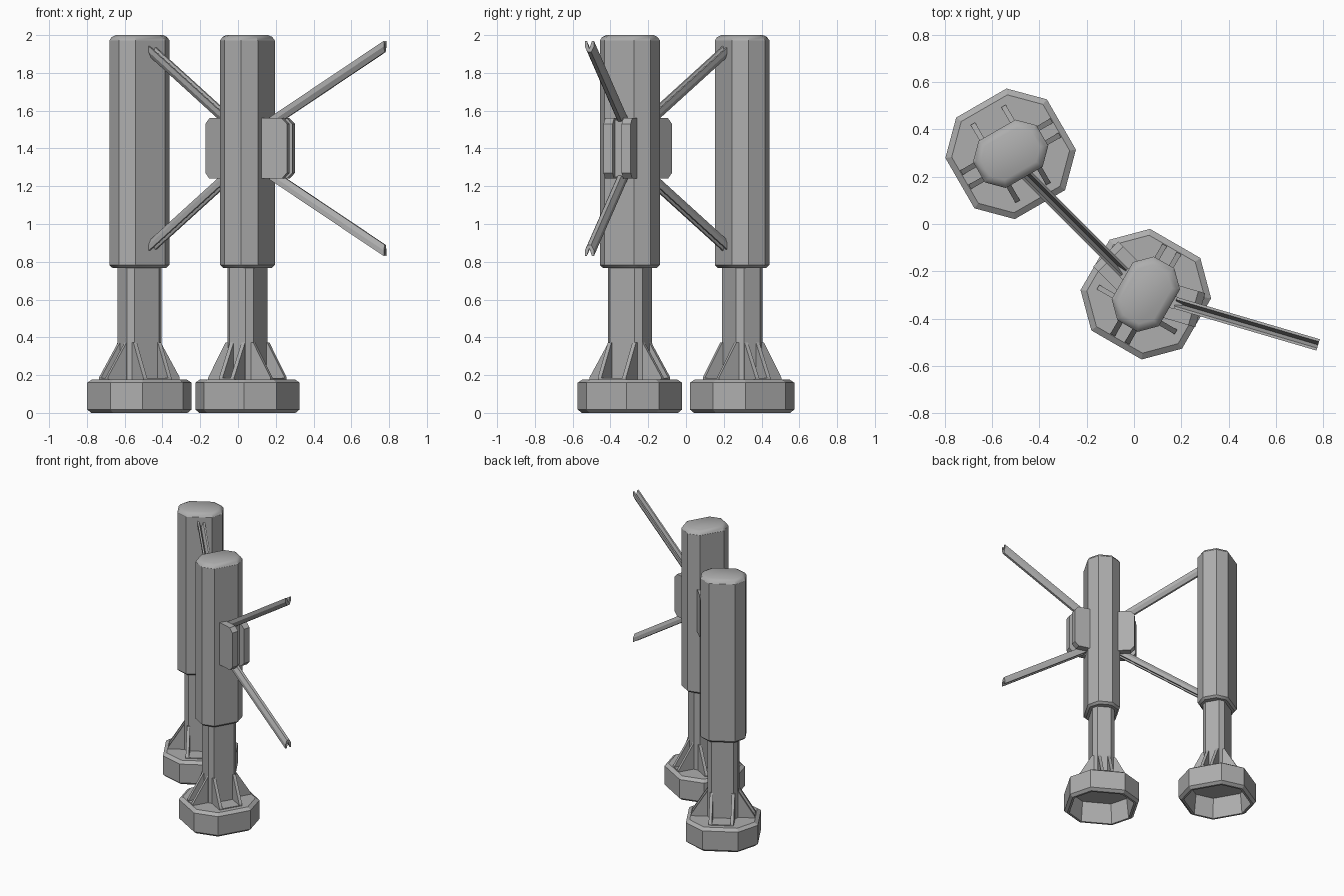
import bpy, bmesh, math
from mathutils import Vector, Matrix

if "Cube" in bpy.data.objects:
    bpy.data.objects.remove(bpy.data.objects["Cube"])

grey = bpy.data.materials.new("metal grey")
grey.diffuse_color = (0.42, 0.42, 0.42, 1)
grey.use_nodes = True
grey.node_tree.nodes["Principled BSDF"].inputs["Base Color"].default_value = grey.diffuse_color


def loft(name, rings, place, smooth=False):
    """Skin a stack of equal point rings, cap both ends, move into place."""
    bm = bmesh.new()
    loops = [[bm.verts.new(p) for p in ring] for ring in rings]
    n = len(loops[0])
    for a, b in zip(loops, loops[1:]):
        for i in range(n):
            j = (i + 1) % n
            bm.faces.new((a[i], a[j], b[j], b[i]))
    bm.faces.new(loops[0][::-1])
    bm.faces.new(loops[-1])
    bmesh.ops.recalc_face_normals(bm, faces=bm.faces)
    mesh = bpy.data.meshes.new(name)
    bm.to_mesh(mesh)
    bm.free()
    mesh.materials.append(grey)
    ob = bpy.data.objects.new(name, mesh)
    bpy.context.collection.objects.link(ob)
    ob.matrix_world = place
    if smooth:
        bpy.ops.object.select_all(action='DESELECT')
        ob.select_set(True)
        bpy.context.view_layer.objects.active = ob
        bpy.ops.object.shade_smooth_by_angle(angle=math.radians(32))
    return ob


def oct_ring(a, b, p, q, z, d=0.0):
    """Rectangle a x b with cut corners, inset by d."""
    k = 0.41 * d
    a, b, p, q = a - d, b - d, p - k, q - k
    return [(x, y, z) for x, y in ((a, -q), (a, q), (p, b), (-p, b),
                                   (-a, q), (-a, -q), (-p, -b), (p, -b))]


def at(x, y, degrees):
    return Matrix.Translation((x, y, 0)) @ Matrix.Rotation(math.radians(degrees), 4, 'Z')


def slab(name, outline, y0, y1, place):
    """Outline in the xz plane, thickened from y0 to y1."""
    return loft(name, [[(x, y, z) for x, z in outline] for y in (y0, y1)], place)


def pylon(x, y, turn):
    place = at(x, y, turn)
    # foot with bevelled rims and a hollow underside
    foot = (0.248, 0.248, 0.123, 0.123)
    loft("foot", [oct_ring(*foot, z, d) for z, d in (
        (0.155, 0.05), (0.0, 0.035), (0.0, 0.02), (0.018, 0), (0.16, 0), (0.178, 0.025))], place)
    # inner column
    loft("column", [oct_ring(0.105, 0.08, 0.075, 0.05, z) for z in (0.16, 0.80)], place)
    # outer sleeve with rounded top
    body = (0.155, 0.115, 0.09, 0.05)
    loft("sleeve", [oct_ring(*body, z, d) for z, d in (
        (0.768, 0.015), (0.783, 0), (1.972, 0), (1.99, 0.012), (2.0, 0.032))], place, True)
    # paired gussets and base plates on all four sides
    for k, (inner, outer, gap) in enumerate(((0.09, 0.22, 0.035), (0.07, 0.19, 0.075)) * 2):
        side = place @ Matrix.Rotation(k * math.pi / 2, 4, 'Z')
        rib = ((inner, 0.17), (outer, 0.17), (outer, 0.188), (inner + 0.015, 0.372), (inner, 0.372))
        for s in (-1, 1):
            slab("gusset", rib, s * gap - 0.011, s * gap + 0.011, side)
        plate = ((inner, 0.175), (outer, 0.175), (outer, 0.184), (inner, 0.184))
        slab("gusset_base", plate, -gap, gap, side)


def bracket(x, y, turn):
    place = at(x, y, turn)
    z0, z1, r0, r1, c = 1.24, 1.56, 0.06, 0.24, 0.03
    # two cheek plates with a core between them
    cheek = ((r0, z0), (r1 - c, z0), (r1, z0 + c), (r1, z1 - c), (r1 - c, z1), (r0, z1))
    core = ((r0, z0 + .01), (0.19, z0 + .01), (0.19, z1 - .01), (r0, z1 - .01))
    for s in (-1, 1):
        slab("bracket_cheek", cheek, s * 0.025, s * 0.075, place)
    slab("bracket_core", core, -0.03, 0.03, place)
    # channel struts, mirrored up and down
    channel = ((-.025, .03), (-.025, 0), (-.01, -.03), (.01, -.03), (.025, 0),
               (.025, .03), (.014, .03), (0, -.012), (-.014, .03))
    for s in (-1, 1):
        loft("strut", [[(r, w, 1.4 + s * (h + n)) for w, n in channel]
                       for r, h in ((0.13, 0.135), (0.76, 0.54))], place)


pylon(-0.522, 0.297, 30)
pylon(0.05, -0.297, 60)
bracket(0.05, -0.297, -16.4)
bracket(0.05, -0.297, 135)
